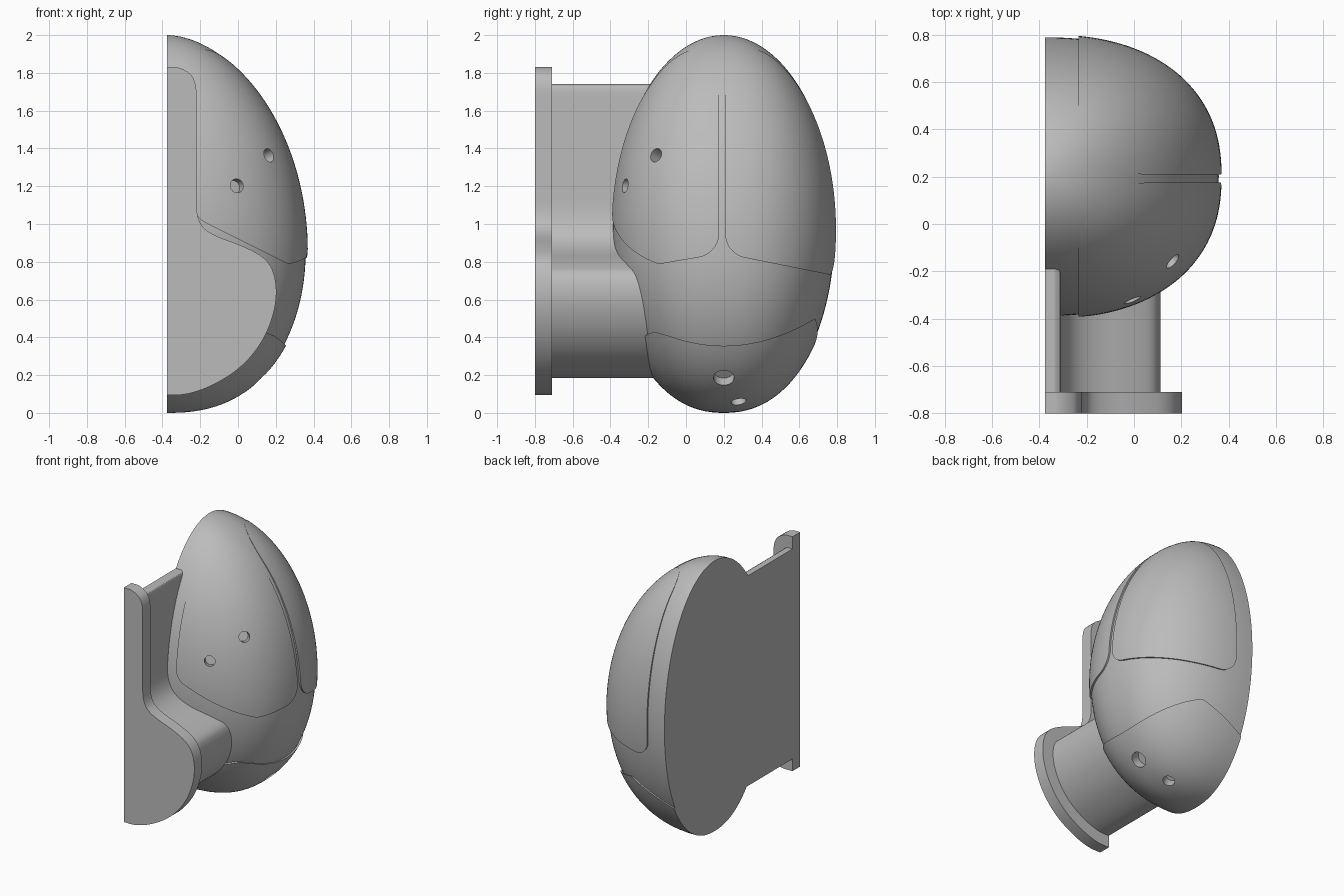
import bpy, bmesh, math
from mathutils import Vector, Matrix

if "Cube" in bpy.data.objects:
    bpy.data.objects.remove(bpy.data.objects["Cube"])

CUT_X, MID_Y = -0.375, 0.2      # flat section plane, egg centre line
RAISE = 0.012                   # height of the panels above the body

grey = bpy.data.materials.new("plain grey")
grey.use_nodes = True
grey.diffuse_color = (0.5, 0.5, 0.5, 1)
grey.node_tree.nodes["Principled BSDF"].inputs["Base Color"].default_value = grey.diffuse_color


def finish(bm, name):
    bmesh.ops.recalc_face_normals(bm, faces=bm.faces[:])
    mesh = bpy.data.meshes.new(name)
    bm.to_mesh(mesh)
    bm.free()
    mesh.materials.append(grey)
    ob = bpy.data.objects.new(name, mesh)
    bpy.context.collection.objects.link(ob)
    return ob


def combine(ob, cutter, operation):
    mod = ob.modifiers.new("cut", 'BOOLEAN')
    mod.object, mod.operation, mod.solver = cutter, operation, 'EXACT'
    bpy.context.view_layer.objects.active = ob
    bpy.ops.object.modifier_apply(modifier=mod.name)


def radii(z, raised):
    """Half widths of the egg along x and y at a height."""
    def bulge(centre, up, down):
        t = (z - centre) / ((2 - centre) if z > centre else centre)
        return max(0, 1 - t * t) ** (up if z > centre else down)
    return ((0.733 + raised) * bulge(0.85, 0.55, 0.42),
            (0.588 + raised) * bulge(0.97, 0.5, 0.45))


def half_egg(name, raised=0.0, rows=72, cols=72, power=2 / 2.3):
    bm = bmesh.new()
    rings = []
    for i in range(1, rows):
        z = 1 - math.cos(math.pi * i / rows)
        a, b = radii(z, raised)
        ring = []
        for j in range(cols + 1):
            u = math.pi * (j / cols - 0.5)
            s = math.sin(u)
            x = a * max(0, math.cos(u)) ** power if 0 < j < cols else 0
            y = b * math.copysign(abs(s) ** power, s)
            ring.append(bm.verts.new((CUT_X + x, MID_Y + y, z)))
        rings.append(ring)
    low = bm.verts.new((CUT_X, MID_Y, 0))
    top = bm.verts.new((CUT_X, MID_Y, 2))
    for j in range(cols):
        bm.faces.new((low, rings[0][j], rings[0][j + 1]))
        bm.faces.new((top, rings[-1][j + 1], rings[-1][j]))
        for p, q in zip(rings, rings[1:]):
            bm.faces.new((p[j], p[j + 1], q[j + 1], q[j]))
    bm.faces.new([low] + [r[0] for r in rings] + [top] + [r[-1] for r in reversed(rings)])
    return finish(bm, name)


def slice_off(bm, n, d):
    """Keep the side of the plane where n.p < d, and close the cut."""
    geom = bm.verts[:] + bm.edges[:] + bm.faces[:]
    res = bmesh.ops.bisect_plane(bm, geom=geom, plane_co=n * d, plane_no=n, clear_outer=True)
    edges = [e for e in res["geom_cut"] if isinstance(e, bmesh.types.BMEdge)]
    if edges:
        bmesh.ops.holes_fill(bm, edges=[e for e in edges if e.is_boundary])


def plane(normal, point):
    n = Vector(normal).normalized()
    return n, n.dot(Vector(point))


def round_edge(bm, one, two, r, steps=9):
    """Round the edge between two planes with a fan of tangent slices."""
    (n1, d1), (n2, d2) = one, two
    g = n1.dot(n2)
    e1, e2 = d1 - r, d2 - r
    centre = (n1 * (e1 - g * e2) + n2 * (e2 - g * e1)) / (1 - g * g)
    for i in range(1, steps):
        n = n1.slerp(n2, i / steps) if hasattr(n1, "slerp") else n1.lerp(n2, i / steps).normalized()
        slice_off(bm, n, n.dot(centre) + r)


def panel_block(name, seam, bottoms):
    """Convex block that bounds one upper panel."""
    bm = bmesh.new()
    bmesh.ops.create_cube(bm, size=4)
    inner = plane((-1, 0, 0), (-0.235, 0, 0))
    for n, d in [inner, seam] + bottoms:
        slice_off(bm, n, d)
    round_edge(bm, inner, seam, 0.3, 16)
    round_edge(bm, inner, bottoms[0], 0.12)
    round_edge(bm, seam, bottoms[-1], 0.13)
    if len(bottoms) > 1:
        round_edge(bm, bottoms[0], bottoms[1], 0.1)
    return finish(bm, name)


def smooth_path(pts, times=3):
    """Corner-cutting subdivision of an open path."""
    for _ in range(times):
        new = [pts[0]]
        for p, q in zip(pts, pts[1:]):
            new += [p.lerp(q, 0.25), p.lerp(q, 0.75)]
        pts = new + [pts[-1]]
    return pts


def extrude(name, pts, axis):
    """Prism from 3D outline points."""
    bm = bmesh.new()
    face = bm.faces.new([bm.verts.new(p) for p in pts])
    res = bmesh.ops.extrude_face_region(bm, geom=[face])
    bmesh.ops.translate(bm, vec=axis, verts=[v for v in res["geom"] if isinstance(v, bmesh.types.BMVert)])
    return bm if name is None else finish(bm, name)


# Egg body
body = half_egg("egg_body")

# Raised upper panels
front_panel = half_egg("front_panel", RAISE)
front_block = panel_block("front_block", plane((0, 1, 0), (0, 0.175, 0)),
                          [plane((-0.5, 0, -1), (0, 0, 0.92)),
                           plane((0, 0.17, -1), (0, -0.13, 0.79))])
back_panel = half_egg("back_panel", RAISE)
back_block = panel_block("back_block", plane((0, -1, 0), (0, 0.208, 0)),
                         [plane((0, -0.2, -1), (0, 0.27, 0.83))])

# Raised bottom cap with a dipped upper edge that falls away at the back
rim = [(-0.1, -0.1), (-0.12, 0.1), (-0.2, 0.22), (-0.235, 0.36), (-0.215, 0.41), (-0.17, 0.43)]
rim += [(y, 0.355 + 0.62 * (y - MID_Y) ** 2) for y in [-0.1 + 0.05 * i for i in range(18)]]
rim += [(0.9, 0.6), (0.9, -0.1)]
bm = extrude(None, [(-1, y, z) for y, z in rim], (2, 0, 0))
for slope, x, z in ((0.15, 0.1, 0.53), (0.3, 0.03, 0.515), (0.45, -0.06, 0.485)):
    slice_off(bm, *plane((-slope, 0, 1), (x, 0, z)))
cap_block = finish(bm, "cap_block")
bottom_cap = half_egg("bottom_cap", RAISE + 0.003)

for part, block in ((front_panel, front_block), (back_panel, back_block), (bottom_cap, cap_block)):
    combine(part, block, 'INTERSECT')
    bpy.data.objects.remove(block)

# Round holes, drilled through the panels into the body
for part, x, y, z, r in ((front_panel, 0.0, -0.335, 1.205, 0.037),
                         (front_panel, 0.155, -0.15, 1.36, 0.037),
                         (bottom_cap, 0.12, 0.2, 0.19, 0.055),
                         (bottom_cap, -0.08, 0.275, 0.075, 0.04)):
    normal = Vector(((x - CUT_X) / 0.55, (y - MID_Y) / 0.36, z - 0.9))
    bm = bmesh.new()
    turn = normal.to_track_quat('Z', 'Y').to_matrix().to_4x4()
    bmesh.ops.create_cone(bm, cap_ends=True, segments=32, radius1=r, radius2=r, depth=0.12,
                          matrix=Matrix.Translation((x, y, z)) @ turn)
    drill = finish(bm, "drill")
    for ob in (part, body):
        combine(ob, drill, 'DIFFERENCE')
    bpy.data.objects.remove(drill)

# Mounting flange and the inset stem behind it
outline = [(CUT_X, 1.83), (-0.3, 1.83), (-0.22, 1.77), (-0.22, 1.6), (-0.22, 1.2), (-0.22, 1.03),
           (-0.16, 0.95), (0.04, 0.88), (0.16, 0.81), (0.205, 0.7), (0.2, 0.55), (0.135, 0.38),
           (0.02, 0.24), (-0.13, 0.145), (-0.27, 0.095), (CUT_X, 0.095)]
outline = smooth_path([Vector(p) for p in outline])


def inset(pts, amount):
    out = []
    for i, p in enumerate(pts):
        t = (pts[min(i + 1, len(pts) - 1)] - pts[max(i - 1, 0)]).normalized()
        q = p + Vector((t.y, -t.x)) * amount
        out.append(Vector((CUT_X if i in (0, len(pts) - 1) else max(q.x, CUT_X), q.y)))
    return out


flange = extrude("mounting_flange", [(p.x, -0.8, p.y) for p in outline], (0, 0.09, 0))
stem = extrude("stem", [(p.x, -0.72, p.y) for p in inset(outline, 0.09)], (0, 0.82, 0))

# Smooth shading with sharp edges kept
bpy.ops.object.select_all(action='DESELECT')
for ob in (body, front_panel, back_panel, bottom_cap, flange, stem):
    ob.select_set(True)
    bpy.context.view_layer.objects.active = ob
bpy.ops.object.shade_smooth_by_angle(angle=math.radians(30))
